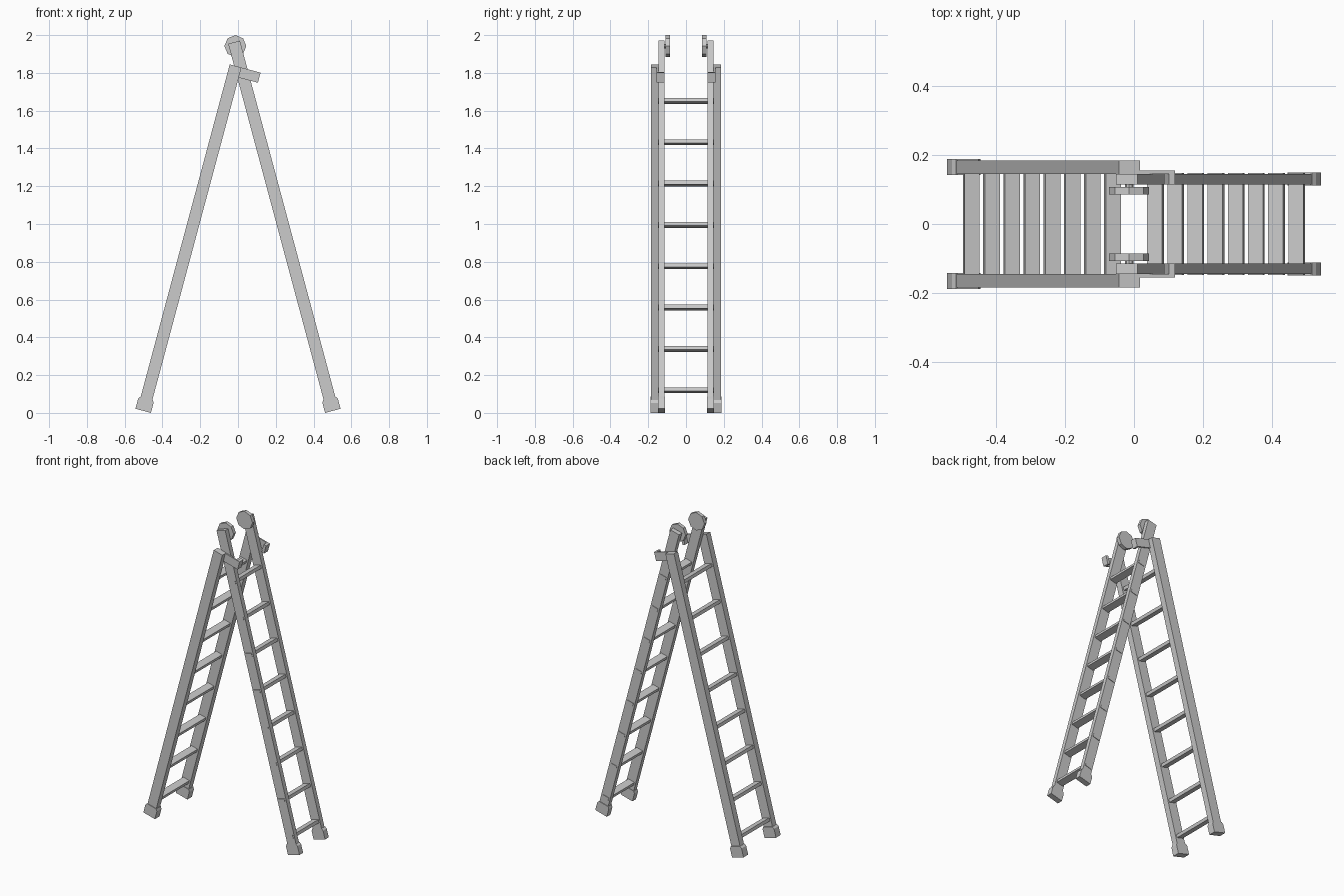
import bpy, bmesh
from math import radians, sin
from mathutils import Matrix

if "Cube" in bpy.data.objects:
    bpy.data.objects.remove(bpy.data.objects["Cube"])

TILT = radians(15)
FOOT_W = 0.085


def box(bm, x0, x1, y0, y1, z0, z1):
    """Add a box between two corners, returning its vertices."""
    m = (Matrix.Translation(((x0 + x1) / 2, (y0 + y1) / 2, (z0 + z1) / 2))
         @ Matrix.Diagonal((x1 - x0, y1 - y0, z1 - z0, 1)))
    return bmesh.ops.create_cube(bm, size=1, matrix=m)["verts"]


def both_sides(bm, x0, x1, y0, y1, z0, z1):
    """Add a box and its mirror across y = 0."""
    box(bm, x0, x1, y0, y1, z0, z1)
    box(bm, x0, x1, -y1, -y0, z0, z1)


def finish(bm, name, matrix=Matrix()):
    bmesh.ops.recalc_face_normals(bm, faces=bm.faces)
    me = bpy.data.meshes.new(name)
    bm.to_mesh(me)
    bm.free()
    ob = bpy.data.objects.new(name, me)
    bpy.context.collection.objects.link(ob)
    ob.matrix_world = matrix
    return ob


def ladder(name, side, y_in, y_out, length):
    """Ladder built upright, then leaned; side is -1 (left) or 1 (right)."""
    lean = (Matrix.Translation((side * 0.502, 0, FOOT_W / 2 * sin(TILT)))
            @ Matrix.Rotation(-side * TILT, 4, 'Y'))
    # side rails
    bm = bmesh.new()
    both_sides(bm, -0.032, 0.032, y_in, y_out, 0.02, length)
    finish(bm, name + "_rails", lean)
    # rungs
    bm = bmesh.new()
    for i in range(8):
        t = 0.113 + i * 0.2265
        box(bm, -0.0225, 0.0225, -y_in - 0.033, y_in + 0.033, t - 0.01, t + 0.01)
    finish(bm, name + "_rungs", lean)
    # rubber feet with a short tapered collar
    bm = bmesh.new()
    h = FOOT_W / 2
    for s in (-1, 1):
        a, b = sorted((s * (y_in - 0.003), s * (y_out + 0.004)))
        box(bm, -h, h, a, b, 0, 0.055)
        for v in box(bm, -h, h, a, b, 0.055, 0.068):
            if v.co.z > 0.06:
                v.co.x *= 0.8
    bmesh.ops.remove_doubles(bm, verts=bm.verts, dist=1e-5)
    finish(bm, name + "_feet", lean)
    return lean


lean = ladder("wide_ladder", -1, 0.145, 0.185, 1.89)
ladder("narrow_ladder", 1, 0.115, 0.145, 2.02)

# hooks holding the narrow ladder against the wide one
bm = bmesh.new()
both_sides(bm, 0.02, 0.137, 0.146, 0.155, 1.835, 1.89)
both_sides(bm, 0.119, 0.137, 0.115, 0.155, 1.835, 1.89)
finish(bm, "hook_brackets", lean)

# octagonal rollers and their axles at the very top
for name, r, y0, y1, n in (("rollers", 0.058, 0.085, 0.108, 8),
                           ("roller_axles", 0.012, 0.10, 0.12, 8)):
    bm = bmesh.new()
    for s in (-1, 1):
        m = (Matrix.Translation((-0.014, s * (y0 + y1) / 2, 1.942))
             @ Matrix.Rotation(radians(90), 4, 'X'))
        bmesh.ops.create_cone(bm, cap_ends=True, segments=n, radius1=r,
                              radius2=r, depth=y1 - y0, matrix=m)
    finish(bm, name)
